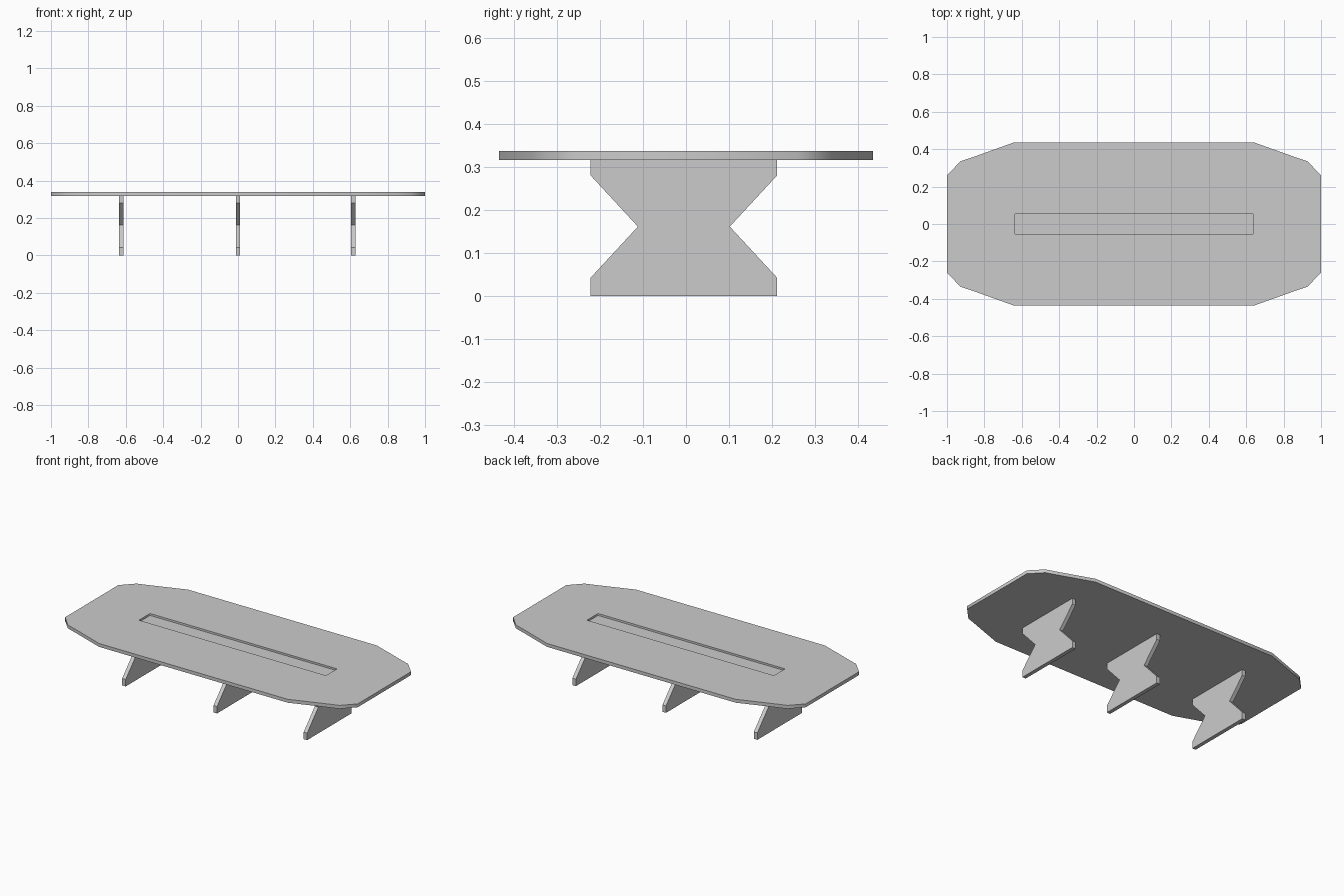
import bpy, bmesh, math

if "Cube" in bpy.data.objects:
    bpy.data.objects.remove(bpy.data.objects["Cube"])

def extrude(name, profile, depth, place):
    """Extrude a closed 2D profile; place(u, v, w) maps it into space."""
    bm = bmesh.new()
    face = bm.faces.new([bm.verts.new(place(u, v, 0)) for u, v in profile])
    ext = bmesh.ops.extrude_face_region(bm, geom=[face])
    top = [g for g in ext["geom"] if isinstance(g, bmesh.types.BMVert)]
    shift = place(0, 0, depth) - place(0, 0, 0)
    bmesh.ops.translate(bm, verts=top, vec=shift)
    bmesh.ops.recalc_face_normals(bm, faces=bm.faces)
    mesh = bpy.data.meshes.new(name)
    bm.to_mesh(mesh)
    bm.free()
    obj = bpy.data.objects.new(name, mesh)
    bpy.context.collection.objects.link(obj)
    return obj

def four_way(corner):
    """Mirror one corner's outline into all four quadrants."""
    back = corner[::-1]
    return (corner + [(x, -y) for x, y in back]
            + [(-x, -y) for x, y in corner] + [(-x, y) for x, y in back])

from mathutils import Vector
TOP, UNDER, RECESS = 0.338, 0.317, 0.012

# Tabletop with clipped corners
outline = four_way([(0.645, 0.435), (0.86, 0.358), (0.928, 0.335), (1.0, 0.26)])
table = extrude("tabletop", outline, TOP - UNDER,
                lambda u, v, w: Vector((u, v, UNDER + w)))

# Shallow central tray
slot = four_way([(0.634, 0.054), (0.639, 0.049)])
cutter = extrude("tray_cutter", slot, 0.05,
                 lambda u, v, w: Vector((u, v, TOP - RECESS + w)))
cutter.hide_render = True
cutter.hide_set(True)
cut = table.modifiers.new("tray", "BOOLEAN")
cut.operation = "DIFFERENCE"
cut.solver = "EXACT"
cut.object = cutter
bpy.context.view_layer.objects.active = table
table.select_set(True)
bpy.ops.object.modifier_apply(modifier=cut.name)
bpy.data.objects.remove(cutter)
bpy.ops.object.shade_smooth_by_angle(angle=math.radians(50))

# Three notched hourglass legs
T, CY = 0.024, -0.005
side = [(0.217, 0), (0.217, 0.043), (0.107, 0.162), (0.217, 0.281), (0.217, UNDER)]
leg_profile = side + [(-y, z) for y, z in side[::-1]]
for name, cx in (("left_leg", -0.624), ("middle_leg", 0.0), ("right_leg", 0.616)):
    extrude(name, leg_profile, T,
            lambda u, v, w: Vector((cx - T / 2 + w, u + CY, v)))
